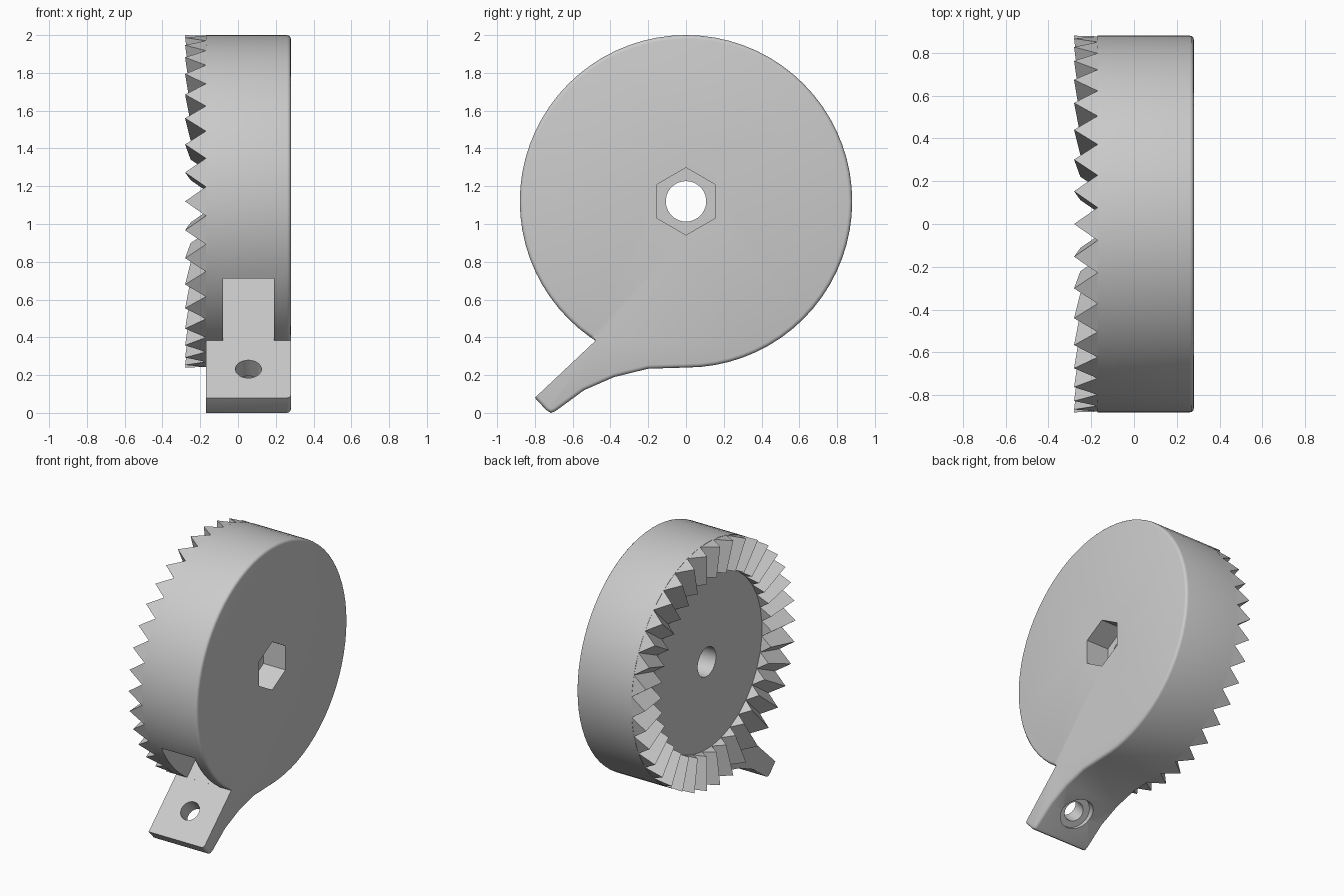
import bpy, bmesh, math
from mathutils import Vector

if "Cube" in bpy.data.objects:
    bpy.data.objects.remove(bpy.data.objects["Cube"], do_unlink=True)

R, CZ = 0.88, 1.12               # disc radius and axle height
X0, X1 = -0.17, 0.28             # toothed face and plain face of the body
TEETH, TOOTH_H, R_IN = 36, 0.11, 0.645

grey = bpy.data.materials.new("light_grey")
grey.use_nodes = True
grey.diffuse_color = (0.6, 0.6, 0.6, 1)
grey.node_tree.nodes["Principled BSDF"].inputs["Base Color"].default_value = (0.6, 0.6, 0.6, 1)


def to_object(name, bm):
    bmesh.ops.recalc_face_normals(bm, faces=bm.faces)
    mesh = bpy.data.meshes.new(name)
    bm.to_mesh(mesh)
    bm.free()
    mesh.materials.append(grey)
    ob = bpy.data.objects.new(name, mesh)
    bpy.context.collection.objects.link(ob)
    return ob


def on_disc(deg, r=R):
    a = math.radians(deg)
    return r * math.sin(a), CZ - r * math.cos(a)


def cut(body, cutter):
    cutter.hide_render = True
    mod = body.modifiers.new("cut", "BOOLEAN")
    mod.operation, mod.solver, mod.object = "DIFFERENCE", "EXACT", cutter
    bpy.context.view_layer.objects.active = body
    bpy.ops.object.modifier_apply(modifier=mod.name)
    bpy.data.objects.remove(cutter, do_unlink=True)


def rod(name, start, end, radius, sides=40):
    start, end = Vector(start), Vector(end)
    axis = end - start
    bpy.ops.mesh.primitive_cylinder_add(vertices=sides, radius=radius, depth=axis.length,
                                        location=(start + end) / 2)
    ob = bpy.context.object
    ob.name = name
    ob.rotation_euler = axis.to_track_quat("Z", "Y").to_euler()
    bpy.context.view_layer.update()
    return ob


# Body: disc outline running into the clamp arm, extruded along x
joint, arm_end = on_disc(327), (-0.80, 0.08)
outline = [on_disc(d) for d in range(0, 326, 5)] + [joint, arm_end]
outline += [(-0.74, 0.015), (-0.715, 0), (-0.69, 0.01), (-0.54, 0.12),
            (-0.38, 0.19), (-0.2, 0.234)]
bm = bmesh.new()
face = bm.faces.new([bm.verts.new((X0, y, z)) for y, z in outline])
new = bmesh.ops.extrude_face_region(bm, geom=[face])["geom"]
bmesh.ops.translate(bm, vec=(X1 - X0, 0, 0), verts=[v for v in new if isinstance(v, bmesh.types.BMVert)])


def is_arm_top(e):
    mid = (e.verts[0].co + e.verts[1].co) / 2
    return abs(mid.y - (joint[0] + arm_end[0]) / 2) < 0.01 and mid.z < 0.3 and e.calc_length() > 0.4


rim = [e for e in bm.edges if all(v.co.x > X1 - 0.001 for v in e.verts) and not is_arm_top(e)]
bmesh.ops.bevel(bm, geom=rim, offset=0.02, segments=3, profile=0.5, affect="EDGES")
body = to_object("disc_and_arm", bm)

# Axle bore and hexagonal nut pocket
cut(body, rod("bore", (-0.5, 0, CZ), (0.5, 0, CZ), 0.107))
cut(body, rod("nut_pocket", (0.10, 0, CZ), (0.5, 0, CZ), 0.178, 6))

# Directions along the arm and out of its top face
j = Vector((0, *joint))
along = (j - Vector((0, *arm_end))).normalized()
out = Vector((0, -along.z, along.y))

# Clearance slot that continues the arm's top face into the disc
bm = bmesh.new()
corners = [j + along * s + out * n for s, n in ((-0.08, 0.001), (0.5, 0.001), (0.5, 0.446), (-0.08, 0.446))]
face = bm.faces.new([bm.verts.new((-0.08, p.y, p.z)) for p in corners])
new = bmesh.ops.extrude_face_region(bm, geom=[face])["geom"]
bmesh.ops.translate(bm, vec=(0.27, 0, 0), verts=[v for v in new if isinstance(v, bmesh.types.BMVert)])
cut(body, to_object("slot", bm))

# Screw hole through the arm with a counterbore underneath
hole = j - along * 0.219 + Vector((0.055, 0, 0))
cut(body, rod("screw_hole", hole + out * 0.1, hole - out * 0.4, 0.069))
cut(body, rod("counterbore", hole - out * 0.115, hole - out * 0.4, 0.115))

bpy.ops.object.select_all(action="DESELECT")
body.select_set(True)
bpy.context.view_layer.objects.active = body
bpy.ops.object.shade_smooth_by_angle(angle=math.radians(35))

# Ring of face teeth, each tapering towards the axle
bm = bmesh.new()
step = 360 / TEETH
for i in range(TEETH):
    rings = []
    for r in (R, R_IN):
        ring = []
        for k in (-0.5, 0, 0.5):
            y, z = on_disc((i + k) * step, r)
            height = TOOTH_H * r / R if k == 0 else 0
            ring.append(bm.verts.new((X0 - height, y, z)))
        rings.append(ring)
    o, n = rings
    bm.faces.new(o)
    bm.faces.new(n[::-1])
    for a, b in ((0, 1), (1, 2), (2, 0)):
        bm.faces.new((o[b], o[a], n[a], n[b]))
to_object("face_teeth", bm)
